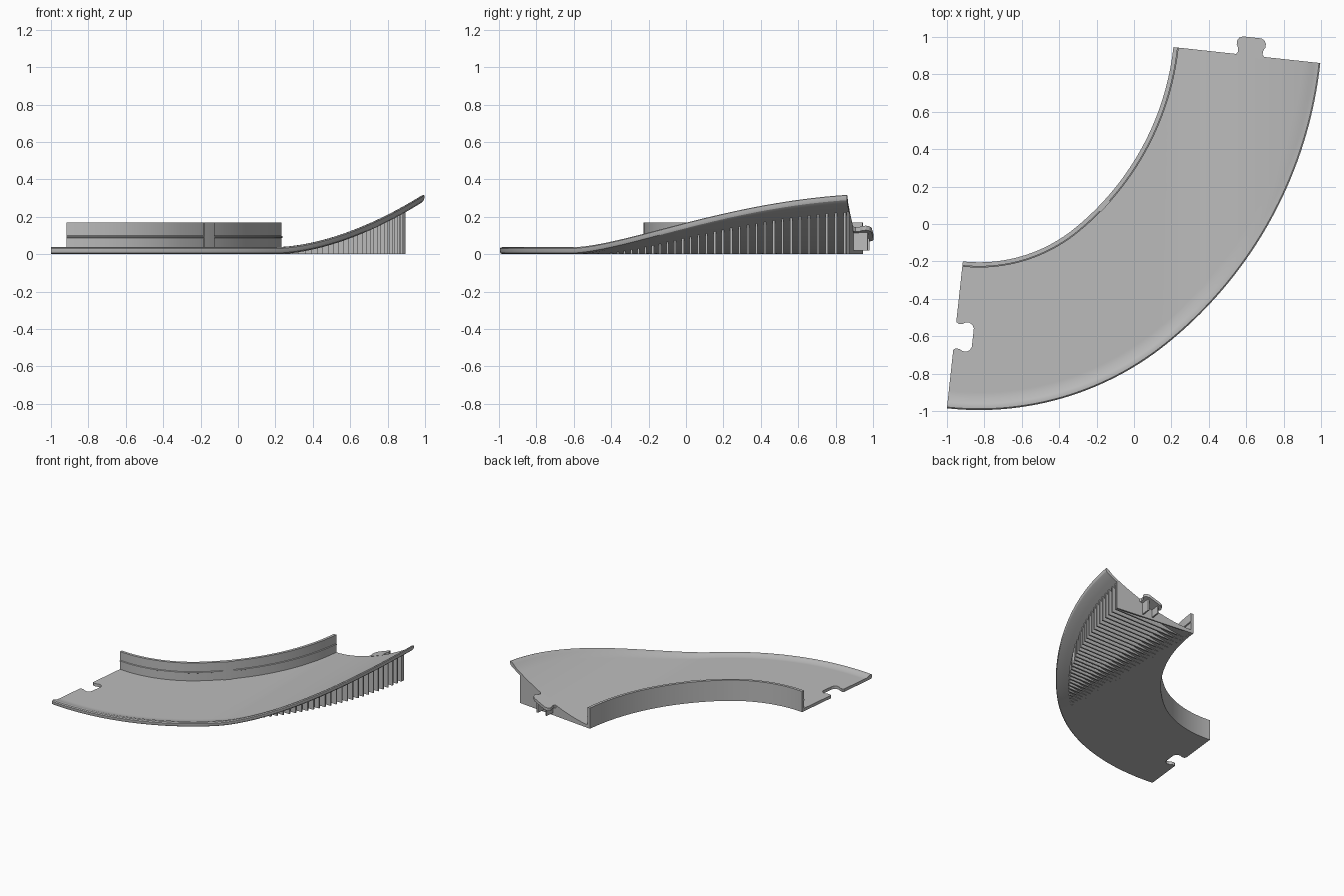
import bpy, bmesh, math
from mathutils import Vector

if "Cube" in bpy.data.objects:
    bpy.data.objects.remove(bpy.data.objects["Cube"])

grey = bpy.data.materials.new("plain_grey")
grey.use_nodes = True
grey.diffuse_color = (0.5, 0.5, 0.5, 1)
grey.node_tree.nodes["Principled BSDF"].inputs["Base Color"].default_value = (0.5, 0.5, 0.5, 1)

START = Vector((-0.915, -0.2))
HEADING = math.radians(-6.2)
WIDTH = 0.79
HALF, FULL = math.pi / 4, math.pi / 2
R_TIGHT, R_WIDE = 0.808, 1.448


def arc(radius, h0, h1):
    return radius * Vector((math.sin(h1) - math.sin(h0), math.cos(h0) - math.cos(h1)))


def track(turn, w=0.0, ahead=0.0):
    """Plan point: turn along the curve, w across from the inner edge."""
    h = HEADING + turn
    p = START + arc(R_TIGHT, HEADING, HEADING + min(turn, HALF))
    if turn > HALF:
        p = p + arc(R_WIDE, HEADING + HALF, h)
    return p + w * Vector((math.sin(h), -math.cos(h))) + ahead * Vector((math.cos(h), math.sin(h)))


def bank(x):
    """Height added by the banking."""
    return 0.287 * (max(0.0, x - 0.2) / 0.8) ** 1.75


def finish(name, bm):
    bmesh.ops.recalc_face_normals(bm, faces=bm.faces)
    mesh = bpy.data.meshes.new(name)
    bm.to_mesh(mesh)
    bm.free()
    obj = bpy.data.objects.new(name, mesh)
    bpy.context.collection.objects.link(obj)
    mesh.materials.append(grey)
    return obj


def smooth(obj):
    bpy.ops.object.select_all(action='DESELECT')
    obj.select_set(True)
    bpy.context.view_layer.objects.active = obj
    bpy.ops.object.shade_smooth_by_angle(angle=math.radians(25))


def sweep(name, profile, t0, t1, steps, banked):
    """Sweep a closed (across, height) profile along the track."""
    bm = bmesh.new()
    rings = []
    for i in range(steps + 1):
        ring = []
        for w, z in profile:
            p = track(t0 + (t1 - t0) * i / steps, w)
            ring.append(bm.verts.new((p.x, p.y, z + (bank(p.x) if banked else 0))))
        rings.append(ring)
    n = len(profile)
    for a, b in zip(rings, rings[1:]):
        for j in range(n):
            k = (j + 1) % n
            bm.faces.new((a[j], a[k], b[k], b[j]))
    bm.faces.new(rings[0])
    bm.faces.new(rings[-1])
    return finish(name, bm)


def prism(name, points, low, high):
    """Plan outline extruded between two height rules."""
    bm = bmesh.new()
    bottom = [bm.verts.new((p.x, p.y, low(p.x))) for p in points]
    top = [bm.verts.new((p.x, p.y, high(p.x))) for p in points]
    bm.faces.new(bottom)
    bm.faces.new(top)
    for j in range(len(points)):
        k = (j + 1) % len(points)
        bm.faces.new((bottom[j], bottom[k], top[k], top[j]))
    return finish(name, bm)


def connector(turn, centre, root):
    """Bulbous joint outline, pointing along the track."""
    side = [(root, 0.08), (0.0, 0.075), (0.012, 0.066), (0.035, 0.068), (0.05, 0.077),
            (0.07, 0.078), (0.088, 0.068), (0.097, 0.05)]
    full = side + [(d, -w) for d, w in reversed(side)]
    return [track(turn, centre + w, d) for d, w in full]


# Deck with a raised outer lip
cols = 24
inner_w = WIDTH - 0.062
profile = [(inner_w * i / cols, 0.0) for i in range(cols + 1)]
profile += [(0.775, 0.0), (0.787, 0.006), (WIDTH, 0.014), (WIDTH, 0.03), (0.783, 0.037),
            (0.77, 0.038), (0.755, 0.034)]
profile += [(inner_w * i / cols, 0.024) for i in range(cols, -1, -1)]
deck = sweep("deck", profile, 0, FULL, 72, True)

# Socket cut into the flat end
cutter = prism("socket_cutter", connector(0, 0.4, -0.06), lambda x: -0.1, lambda x: 0.2)
cutter.hide_render = True
mod = deck.modifiers.new("socket", 'BOOLEAN')
mod.operation, mod.solver, mod.object = 'DIFFERENCE', 'EXACT', cutter
bpy.ops.object.select_all(action='DESELECT')
deck.select_set(True)
bpy.context.view_layer.objects.active = deck
bpy.ops.object.modifier_apply(modifier=mod.name)
bpy.data.objects.remove(cutter)
smooth(deck)

# Tab on the banked end, with two small feet
prism("connector_tab", connector(FULL, 0.412, -0.01), bank, lambda x: bank(x) + 0.024)
for w in (0.37, 0.455):
    foot = [track(FULL, w + a, b) for a, b in ((-0.006, 0), (0.006, 0), (0.006, 0.075), (-0.006, 0.075))]
    prism("tab_foot", foot, lambda x: 0.02, lambda x: bank(x) + 0.005)

# Inner guard wall
wall = sweep("inner_wall", [(0, 0), (0.022, 0), (0.022, 0.17), (0, 0.17)], 0, FULL, 72, False)
smooth(wall)

# Rail along the wall, broken by a pillar
gap0, gap1 = math.radians(51.5), math.radians(54.5)
rail = [(0.02, 0.085), (0.028, 0.089), (0.028, 0.096), (0.02, 0.1)]
for name, a, b in (("wall_rail_front", 0, gap0), ("wall_rail_back", gap1, FULL)):
    smooth(sweep(name, rail, a, b, 36, False))
sweep("wall_pillar", [(0.005, 0.01), (0.029, 0.01), (0.029, 0.17), (0.005, 0.17)], gap0, gap1, 4, False)


# Support ribs under the banking
def rib(name, a, b, thick=0.012):
    across = (b - a).orthogonal().normalized() * thick / 2
    bm = bmesh.new()
    n = 12
    rows = []
    for i in range(n + 1):
        p = a.lerp(b, i / n)
        top = bank(p.x) + 0.006
        rows.append([bm.verts.new((q.x, q.y, z)) for q, z in
                     ((p - across, 0), (p + across, 0), (p + across, top), (p - across, top))])
    for r, s in zip(rows, rows[1:]):
        for j in range(4):
            k = (j + 1) % 4
            bm.faces.new((r[j], r[k], s[k], s[j]))
    bm.faces.new(rows[0])
    bm.faces.new(rows[-1])
    finish(name, bm)


RIBS = 32
for i in range(RIBS):
    tip = track(math.radians(49 + 40.4 * i / (RIBS - 1)), 0.69)
    rib("support_rib", Vector((0.2, tip.y)), tip)
rib("end_rib", track(FULL, 0.01, -0.006), track(FULL, 0.69, -0.006))
